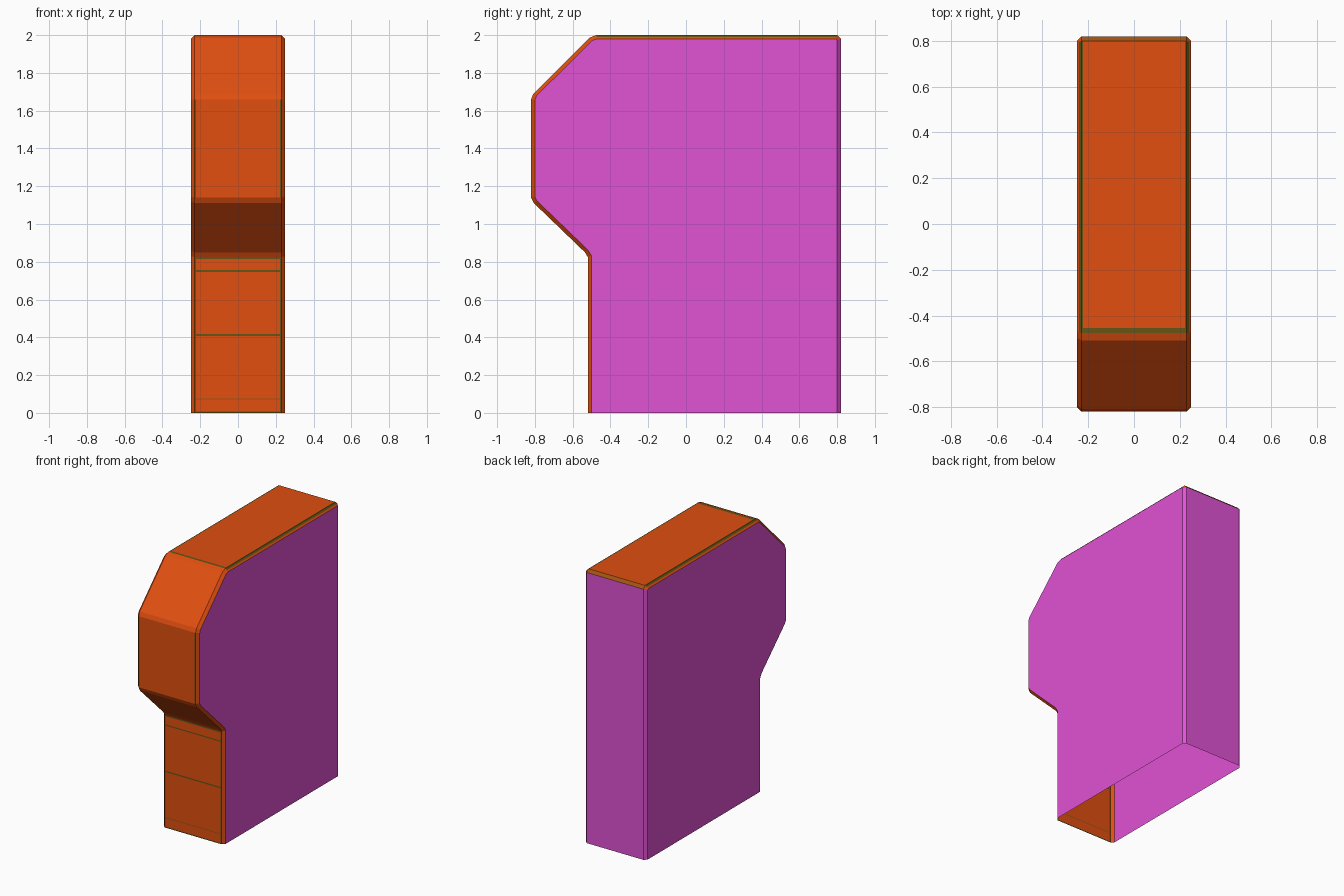
import bpy, bmesh
from mathutils import Vector

if "Cube" in bpy.data.objects:
    bpy.data.objects.remove(bpy.data.objects["Cube"])

# Flat colours
COLOURS = [("orange", (0.75, 0.077, 0.005)), ("magenta", (0.75, 0.084, 0.66)),
           ("olive", (0.13, 0.09, 0.008)), ("brown", (0.36, 0.087, 0.006))]
ORANGE, MAGENTA, OLIVE, BROWN = range(4)

# Side profile (y, z, colour of the strip that starts here), front foot to back foot
PROFILE = [
    (-0.52, 0.0, OLIVE), (-0.52, 0.008, ORANGE),
    (-0.52, 0.07, BROWN), (-0.52, 0.077, ORANGE),
    (-0.52, 0.407, OLIVE), (-0.52, 0.417, ORANGE),
    (-0.52, 0.747, OLIVE), (-0.52, 0.756, ORANGE),
    (-0.52, 0.815, OLIVE), (-0.52, 0.825, ORANGE),
    (-0.535, 0.85, ORANGE), (-0.805, 1.11, ORANGE),
    (-0.82, 1.14, ORANGE), (-0.82, 1.66, ORANGE),
    (-0.808, 1.69, ORANGE), (-0.508, 1.988, ORANGE),
    (-0.475, 2.0, OLIVE), (-0.455, 2.0, ORANGE),
    (0.80, 2.0, BROWN), (0.82, 1.98, MAGENTA), (0.82, 0.0, MAGENTA)]
# Cross columns (x, inset of the profile): the outer ones form the edge chamfer
HALF = [(0.25, 0.02), (0.24, 0.01), (0.23, 0.0), (0.222, 0.0)]
COLUMNS = [(-x, d) for x, d in HALF] + HALF[::-1]


def inset(points, d):
    """Offset the open profile inward by d with mitred corners."""
    out = []
    for i, p in enumerate(points):
        a = points[max(i - 1, 0)]
        b = points[min(i + 1, len(points) - 1)]
        dirs = [v.normalized() for v in (p - a, b - p) if v.length > 0]
        normals = [Vector((v.y, -v.x)) for v in dirs]
        m = sum(normals, Vector((0, 0))).normalized()
        out.append(p + m * (d / m.dot(normals[0])))
    return out


points = [Vector(p[:2]) for p in PROFILE]
bm = bmesh.new()
loops = [[bm.verts.new((x, p.x, p.y)) for p in inset(points, d)] for x, d in COLUMNS]

# Wrapped shell with an open bottom
last = len(COLUMNS) - 2
for c in range(last + 1):
    side = min(c, last - c)          # 0, 1 = chamfer, 2 = edge line, 3 = middle
    for i in range(len(PROFILE) - 1):
        f = bm.faces.new((loops[c][i], loops[c + 1][i], loops[c + 1][i + 1], loops[c][i + 1]))
        colour = PROFILE[i][2]
        (y0, z0), (y1, z1) = points[i], points[i + 1]
        on_top = z0 == z1
        on_front = y0 == y1 and y0 < 0
        if side < 2 and colour != MAGENTA:
            colour = ORANGE
        if (on_top and side in (1, 2)) or (on_front and side == 2):
            colour = OLIVE
        f.material_index = colour

# Flat side panels
for loop in (loops[0], loops[-1][::-1]):
    bm.faces.new(loop).material_index = MAGENTA

mesh = bpy.data.meshes.new("cabinet_shell")
bm.to_mesh(mesh)
bm.free()
for name, rgb in COLOURS:
    mat = bpy.data.materials.new(name)
    mat.diffuse_color = (*rgb, 1.0)
    mat.use_nodes = True
    mat.node_tree.nodes["Principled BSDF"].inputs["Base Color"].default_value = mat.diffuse_color
    mesh.materials.append(mat)
shell = bpy.data.objects.new("cabinet_shell", mesh)
bpy.context.collection.objects.link(shell)
